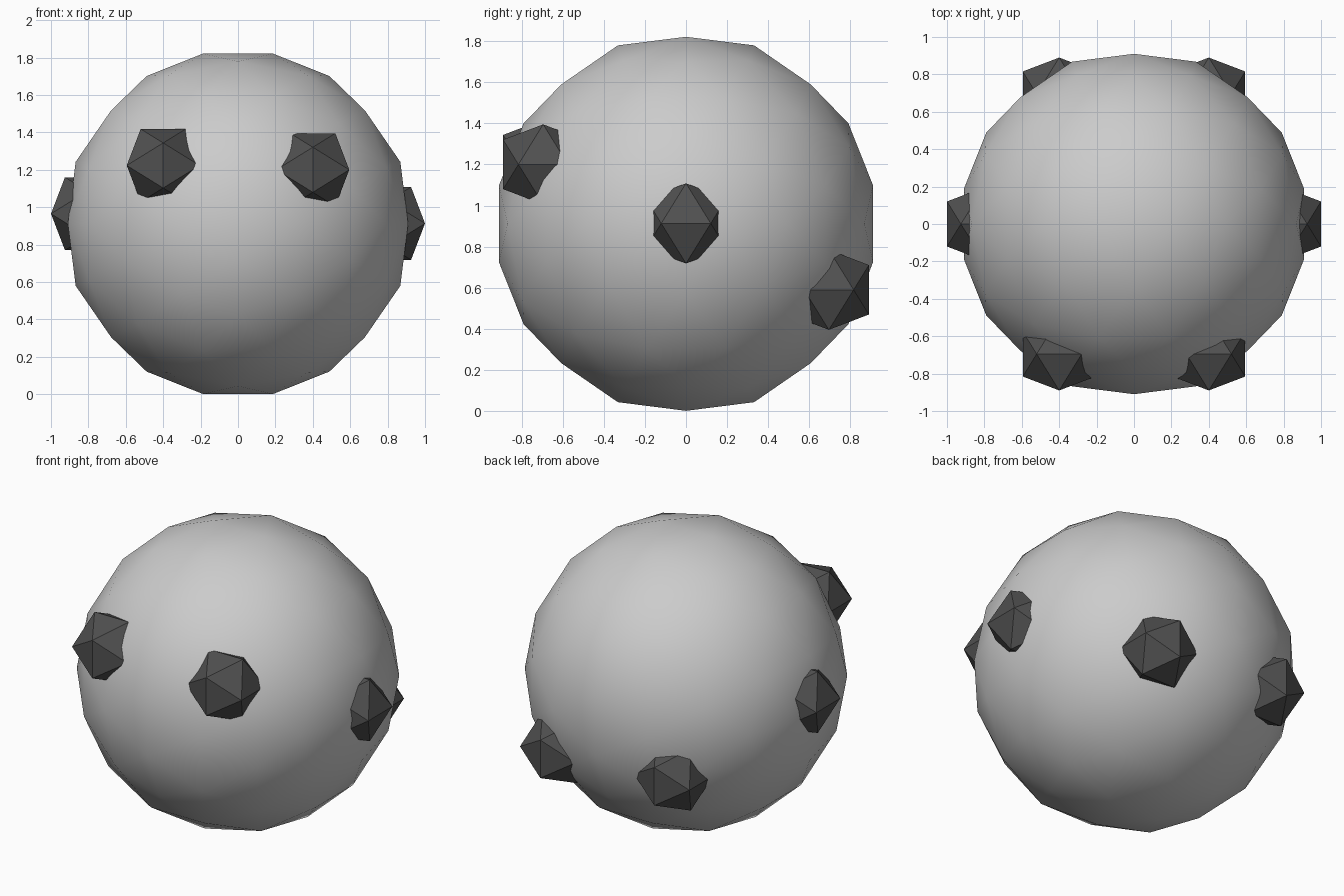
import bpy, bmesh, math
from mathutils import Vector

if "Cube" in bpy.data.objects:
    bpy.data.objects.remove(bpy.data.objects["Cube"])

PHI = (1 + math.sqrt(5)) / 2


def icosahedron_points():
    pts = []
    for a in (-1, 1):
        for b in (-PHI, PHI):
            pts += [Vector((a, 0, b)), Vector((0, b, a)), Vector((b, a, 0))]
    return pts


def geodesic(name, radius, centre, splits=1, smooth=False):
    """Icosahedron with every edge cut into equal splits, pushed onto a sphere."""
    bm = bmesh.new()
    base = icosahedron_points()
    near = lambda p, q: abs((p - q).length - 2) < 0.01
    n = len(base)

    def vert(p):
        return bm.verts.new(p.normalized() * radius)

    for i in range(n):
        for j in range(i + 1, n):
            for k in range(j + 1, n):
                a, b, c = base[i], base[j], base[k]
                if not (near(a, b) and near(b, c) and near(a, c)):
                    continue
                if (b - a).cross(c - a).dot(a) < 0:
                    b, c = c, b
                grid = {(u, v): vert(a + (b - a) * u / splits + (c - a) * v / splits)
                        for u in range(splits + 1) for v in range(splits + 1 - u)}
                for u in range(splits):
                    for v in range(splits - u):
                        bm.faces.new((grid[u, v], grid[u + 1, v], grid[u, v + 1]))
                        if u + v < splits - 1:
                            bm.faces.new((grid[u + 1, v], grid[u + 1, v + 1], grid[u, v + 1]))
    bmesh.ops.remove_doubles(bm, verts=bm.verts, dist=1e-4)
    for f in bm.faces:
        f.smooth = smooth
    mesh = bpy.data.meshes.new(name)
    bm.to_mesh(mesh)
    bm.free()
    ob = bpy.data.objects.new(name, mesh)
    ob.location = centre
    bpy.context.collection.objects.link(ob)
    return ob


def grey(name, v):
    m = bpy.data.materials.new(name)
    m.diffuse_color = (v, v, v, 1)
    m.use_nodes = True
    m.node_tree.nodes["Principled BSDF"].inputs["Base Color"].default_value = m.diffuse_color
    return m


# Smooth round body
body = geodesic("round_body", 0.929, (0, 0, 0.911), splits=3, smooth=True)

# Faceted dark lumps half sunk into the body
dark = grey("dark_grey", 0.08)
lumps = {
    "front_left_lump": (-0.4, -0.695, 1.223),
    "front_right_lump": (0.4, -0.695, 1.20),
    "left_lump": (-0.805, 0, 0.965),
    "right_lump": (0.805, 0, 0.913),
    "back_left_lump": (-0.4, 0.695, 0.63),
    "back_right_lump": (0.4, 0.695, 0.59),
}
for name, centre in lumps.items():
    geodesic(name, 0.229, centre).data.materials.append(dark)
